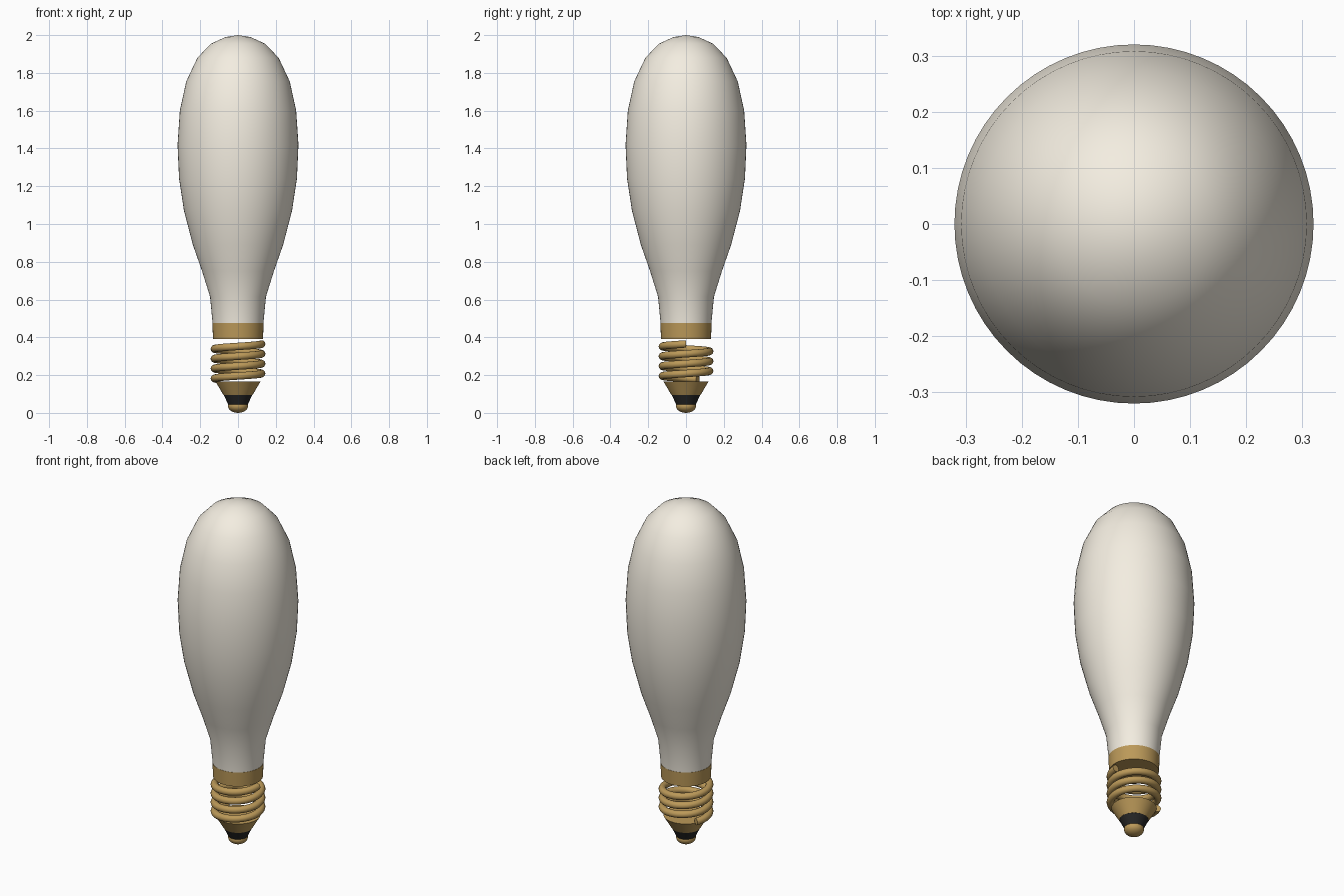
import bpy, bmesh, math

if "Cube" in bpy.data.objects:
    bpy.data.objects.remove(bpy.data.objects["Cube"])


def material(name, rgb):
    m = bpy.data.materials.new(name)
    m.diffuse_color = (*rgb, 1)
    m.use_nodes = True
    m.node_tree.nodes["Principled BSDF"].inputs["Base Color"].default_value = m.diffuse_color
    return m


glass = material("frosted_glass", (0.90, 0.85, 0.75))
brass = material("brass", (0.50, 0.32, 0.10))
black = material("black_insulator", (0.02, 0.02, 0.02))


def finish(bm, name, mat, angle):
    bmesh.ops.recalc_face_normals(bm, faces=bm.faces)
    mesh = bpy.data.meshes.new(name)
    bm.to_mesh(mesh)
    bm.free()
    obj = bpy.data.objects.new(name, mesh)
    bpy.context.collection.objects.link(obj)
    mesh.materials.append(mat)
    bpy.ops.object.select_all(action='DESELECT')
    obj.select_set(True)
    bpy.context.view_layer.objects.active = obj
    bpy.ops.object.shade_smooth_by_angle(angle=math.radians(angle))
    return obj


def lathe(name, profile, mat, sides=64, angle=40):
    """Spin (radius, z) points about the z axis."""
    bm = bmesh.new()
    verts = [bm.verts.new((r, 0, z)) for r, z in profile]
    edges = [bm.edges.new(p) for p in zip(verts, verts[1:])]
    bmesh.ops.spin(bm, geom=verts + edges, cent=(0, 0, 0), axis=(0, 0, 1),
                   angle=math.tau, steps=sides, use_merge=True)
    bmesh.ops.remove_doubles(bm, verts=bm.verts, dist=1e-5)
    return finish(bm, name, mat, angle)


# Frosted envelope
lathe("glass_bulb", [
    (0, 0.44), (0.132, 0.44), (0.135, 0.48), (0.148, 0.615), (0.19, 0.75),
    (0.239, 0.89), (0.286, 1.07), (0.312, 1.24), (0.32, 1.42), (0.308, 1.60),
    (0.274, 1.755), (0.215, 1.88), (0.143, 1.955), (0.065, 1.99), (0, 2.0)], glass)

# Collar under the glass
lathe("collar", [(0, 0.392), (0.132, 0.392), (0.136, 0.475), (0, 0.475)], brass)

# Screw thread: a free coil with flat ends
bm = bmesh.new()
STEPS, SIDES, R, T = 172, 14, 0.125, 0.02
START, END = math.radians(150), math.tau * 4
rings = []
for i in range(STEPS + 1):
    t = i / STEPS
    a = START + (END - START) * t
    z = 0.178 + (0.365 - 0.178) * t
    ring = []
    for j in range(SIDES):
        b = math.tau * j / SIDES
        r = R + T * math.cos(b)
        ring.append(bm.verts.new((r * math.cos(a), r * math.sin(a), z + T * math.sin(b))))
    rings.append(ring)
for p, q in zip(rings, rings[1:]):
    for j in range(SIDES):
        k = (j + 1) % SIDES
        bm.faces.new((p[j], p[k], q[k], q[j]))
bm.faces.new(rings[0])
bm.faces.new(rings[-1])
finish(bm, "thread_coil", brass, 40)

# Tapered foot, insulator ring and contact
lathe("base_cone", [(0, 0.095), (0.077, 0.095), (0.12, 0.167), (0, 0.167)], brass)
lathe("insulator", [(0, 0.042), (0.05, 0.042), (0.076, 0.095), (0, 0.095)], black)
dome = [(0.053 * math.sin(k * math.pi / 12), 0.036 - 0.036 * math.cos(k * math.pi / 12))
        for k in range(13)]
dome[0], dome[-1] = (0, 0), (0, 0.072)
lathe("contact_tip", dome, brass, 32)
